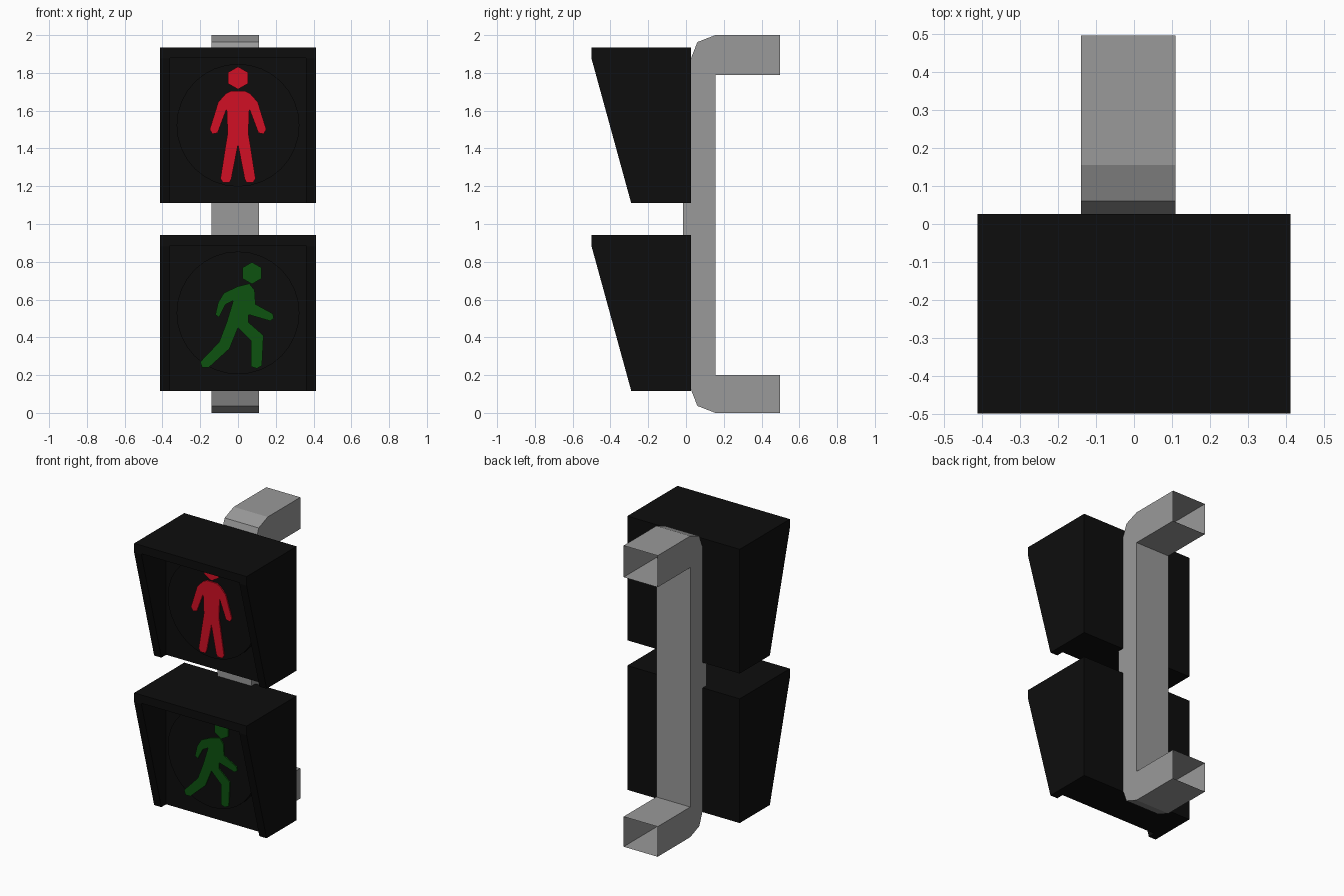
import bpy, bmesh, math
from mathutils import Vector

if "Cube" in bpy.data.objects:
    bpy.data.objects.remove(bpy.data.objects["Cube"])


def material(name, rgb):
    m = bpy.data.materials.new(name)
    m.diffuse_color = (*rgb, 1)
    m.use_nodes = True
    m.node_tree.nodes["Principled BSDF"].inputs["Base Color"].default_value = m.diffuse_color
    return m


BLACK = material("housing_black", (0.004, 0.004, 0.004))
GREY = material("bracket_grey", (0.32, 0.32, 0.32))
RED = material("stop_red", (0.64, 0.005, 0.018))
GREEN = material("walk_green", (0.004, 0.085, 0.005))


def prism(name, outlines, axis, lo, hi, mat, open_back=None):
    """Extrude outlines: axis 'x' takes (y, z) points, axis 'y' takes (x, z)."""
    bm = bmesh.new()
    for pts in outlines:
        if axis == 'x':
            vs = [bm.verts.new((lo, a, b)) for a, b in pts]
            move = Vector((hi - lo, 0, 0))
        else:
            vs = [bm.verts.new((a, lo, b)) for a, b in pts]
            move = Vector((0, hi - lo, 0))
        ext = bmesh.ops.extrude_face_region(bm, geom=[bm.faces.new(vs)],
                                            use_keep_orig=True)
        bmesh.ops.translate(bm, vec=move, verts=[
            v for v in ext["geom"] if isinstance(v, bmesh.types.BMVert)])
    bmesh.ops.recalc_face_normals(bm, faces=bm.faces)
    if open_back is not None:
        ends = [f for f in bm.faces if all(v.co.y > open_back for v in f.verts)]
        bmesh.ops.delete(bm, geom=ends, context='FACES_ONLY')
    me = bpy.data.meshes.new(name)
    bm.to_mesh(me)
    bm.free()
    me.materials.append(mat)
    ob = bpy.data.objects.new(name, me)
    bpy.context.collection.objects.link(ob)
    return ob


def rect(a0, a1, b0, b1):
    return [(a0, b0), (a1, b0), (a1, b1), (a0, b1)]


def circle(cx, cz, r, n, start=0.0):
    return [(cx + r * math.cos(start + math.tau * i / n),
             cz + r * math.sin(start + math.tau * i / n)) for i in range(n)]


# Hollow mounting bracket, open at both wall ends
upper = [(0.155, 1.79), (0.497, 1.79), (0.497, 2.0), (0.155, 2.0),
         (0.06, 1.963), (0.022, 1.865)]
lower = [(y, 2.0 - z) for y, z in reversed(upper)]
lower = [(y, 0.2 if abs(z - 0.21) < 1e-6 else z) for y, z in lower]
prism("mounting_bracket", [upper + lower], 'x', -0.14, 0.11, GREY, open_back=0.49)

# Connector between the two lamp housings
prism("housing_connector", [rect(-0.016, 0.022, 0.92, 1.13)], 'x', -0.14, 0.11, GREY)


# Housing with a visor on three sides, and a round lens inside
def lamp(prefix, z0):
    z1 = z0 + 0.825
    profile = [(0.026, z0), (-0.29, z0), (-0.5, z1 - 0.06), (-0.5, z1), (0.026, z1)]
    body = prism(prefix + "_housing", [profile], 'x', -0.413, 0.413, BLACK)
    cut = prism(prefix + "_cutter", [rect(-0.7, -0.24, z0 - 0.2, z1 - 0.055)],
                'x', -0.36, 0.36, BLACK)
    cut.hide_render = True
    mod = body.modifiers.new("visor_recess", 'BOOLEAN')
    mod.operation = 'DIFFERENCE'
    mod.solver = 'EXACT'
    mod.object = cut
    bpy.context.view_layer.objects.active = body
    bpy.ops.object.modifier_apply(modifier=mod.name)
    bpy.data.objects.remove(cut)
    prism(prefix + "_lens", [circle(0, (z0 + z1) / 2, 0.325, 32)],
          'y', -0.272, -0.238, BLACK)


lamp("stop", 1.11)
lamp("walk", 0.117)

# Standing figure, mirrored from its right half
half = [(0.035, 1.705), (0.065, 1.69), (0.105, 1.645), (0.15, 1.50), (0.135, 1.477),
        (0.108, 1.482), (0.06, 1.61), (0.055, 1.48), (0.065, 1.42), (0.093, 1.24),
        (0.08, 1.22), (0.045, 1.22), (0.035, 1.24)]
standing = half + [(0.0, 1.42)] + [(-x, z) for x, z in reversed(half)]
prism("standing_figure", [standing, circle(0, 1.773, 0.06, 6, math.pi / 6)],
      'y', -0.28, -0.272, RED)

# Walking figure
walking = [(0.0, 0.67), (0.06, 0.685), (0.088, 0.65), (0.093, 0.575), (0.185, 0.525),
           (0.19, 0.50), (0.17, 0.487), (0.057, 0.52), (0.055, 0.48), (0.135, 0.41),
           (0.127, 0.25), (0.10, 0.235), (0.07, 0.245), (0.07, 0.38), (0.0, 0.45),
           (-0.045, 0.34), (-0.155, 0.24), (-0.19, 0.24), (-0.20, 0.27),
           (-0.10, 0.375), (-0.06, 0.48), (-0.025, 0.595), (-0.065, 0.575),
           (-0.10, 0.505), (-0.12, 0.52), (-0.105, 0.585), (-0.075, 0.635)]
prism("walking_figure", [walking, circle(0.074, 0.74, 0.058, 6, math.pi / 6)],
      'y', -0.28, -0.272, GREEN)
